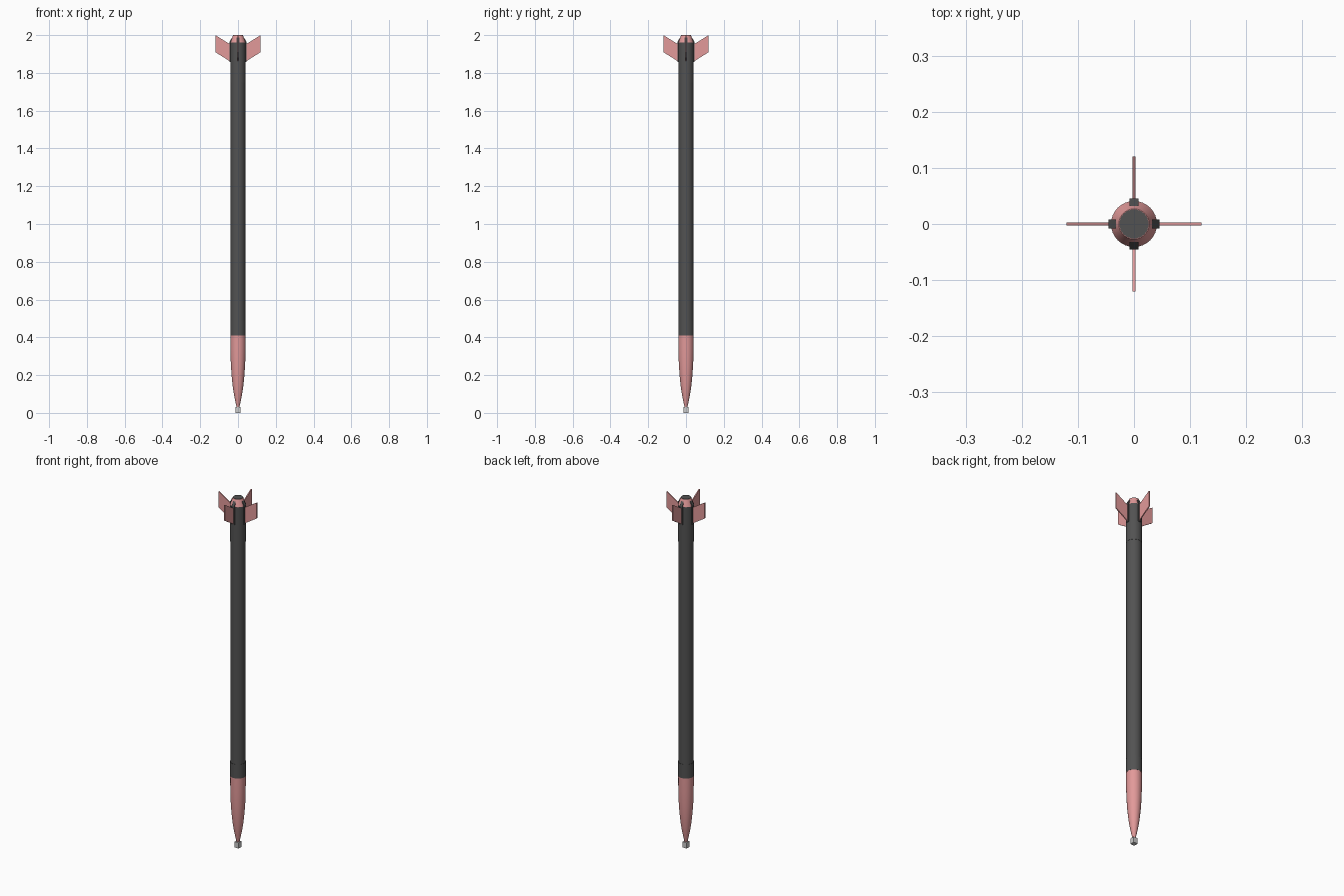
import bpy, bmesh, math

if "Cube" in bpy.data.objects:
    bpy.data.objects.remove(bpy.data.objects["Cube"])

SEG = 32


def material(name, rgb):
    m = bpy.data.materials.new(name)
    m.diffuse_color = (*rgb, 1)
    m.use_nodes = True
    m.node_tree.nodes["Principled BSDF"].inputs["Base Color"].default_value = m.diffuse_color
    return m


pink = material("pink_paint", (0.76, 0.32, 0.32))
dark = material("dark_paint", (0.085, 0.085, 0.085))


def finish(bm, name, mat=None, smooth=False):
    bmesh.ops.recalc_face_normals(bm, faces=bm.faces)
    mesh = bpy.data.meshes.new(name)
    bm.to_mesh(mesh)
    bm.free()
    ob = bpy.data.objects.new(name, mesh)
    bpy.context.collection.objects.link(ob)
    if mat:
        mesh.materials.append(mat)
    if smooth:
        bpy.ops.object.select_all(action='DESELECT')
        ob.select_set(True)
        bpy.context.view_layer.objects.active = ob
        bpy.ops.object.shade_smooth_by_angle(angle=math.radians(30))
    return ob


def lathe(name, profile, mat):
    """Closed solid turned round z from (radius, z) pairs."""
    bm = bmesh.new()
    rings = [[bm.verts.new((r * math.cos(math.tau * i / SEG), r * math.sin(math.tau * i / SEG), z))
              for i in range(SEG)] for r, z in profile]
    for a, b in zip(rings, rings[1:]):
        for i in range(SEG):
            j = (i + 1) % SEG
            bm.faces.new((a[i], a[j], b[j], b[i]))
    bm.faces.new(rings[0])
    bm.faces.new(rings[-1])
    return finish(bm, name, mat, True)


def plate(name, outline, thickness, angle, mat):
    """Radial plate from (radius, z) outline, turned to the given angle."""
    bm = bmesh.new()
    h = thickness / 2
    sides = [[bm.verts.new((r, y, z)) for r, z in outline] for y in (-h, h)]
    n = len(outline)
    for s in sides:
        bm.faces.new(s)
    for i in range(n):
        j = (i + 1) % n
        bm.faces.new((sides[0][i], sides[0][j], sides[1][j], sides[1][i]))
    ob = finish(bm, name, mat)
    ob.rotation_euler.z = angle
    return ob


# Square fuse block at the nose tip
bm = bmesh.new()
bmesh.ops.create_cube(bm, size=1)
bmesh.ops.scale(bm, vec=(0.026, 0.026, 0.032), verts=bm.verts)
bmesh.ops.translate(bm, vec=(0, 0, 0.016), verts=bm.verts)
finish(bm, "nose_tip")

# Curved nose pointing down
lathe("nose_cone", [(0.007, 0.03), (0.013, 0.055), (0.021, 0.095), (0.028, 0.14),
                    (0.034, 0.20), (0.038, 0.26), (0.040, 0.33), (0.0405, 0.41)], pink)

# Long tube with slightly thicker end sleeves
lathe("body_tube", [(0.041, 0.41), (0.041, 0.49), (0.0395, 0.49),
                    (0.0395, 1.75), (0.041, 1.75), (0.041, 1.96)], dark)

# Tapered tail and its dark nozzle plate
lathe("tail_cone", [(0.041, 1.96), (0.027, 1.998)], pink)
lathe("nozzle_plate", [(0.026, 1.99), (0.026, 2.0)], dark)

# Four swept fins, each on a bracket
for k in range(4):
    a = k * math.pi / 2
    plate(f"fin_{k + 1}", [(0.036, 1.857), (0.12, 1.91), (0.12, 2.0), (0.036, 1.948)],
          0.006, a, pink)
    plate(f"fin_bracket_{k + 1}", [(0.032, 1.857), (0.045, 1.857), (0.045, 1.965),
                                   (0.032, 1.987)], 0.016, a, dark)
